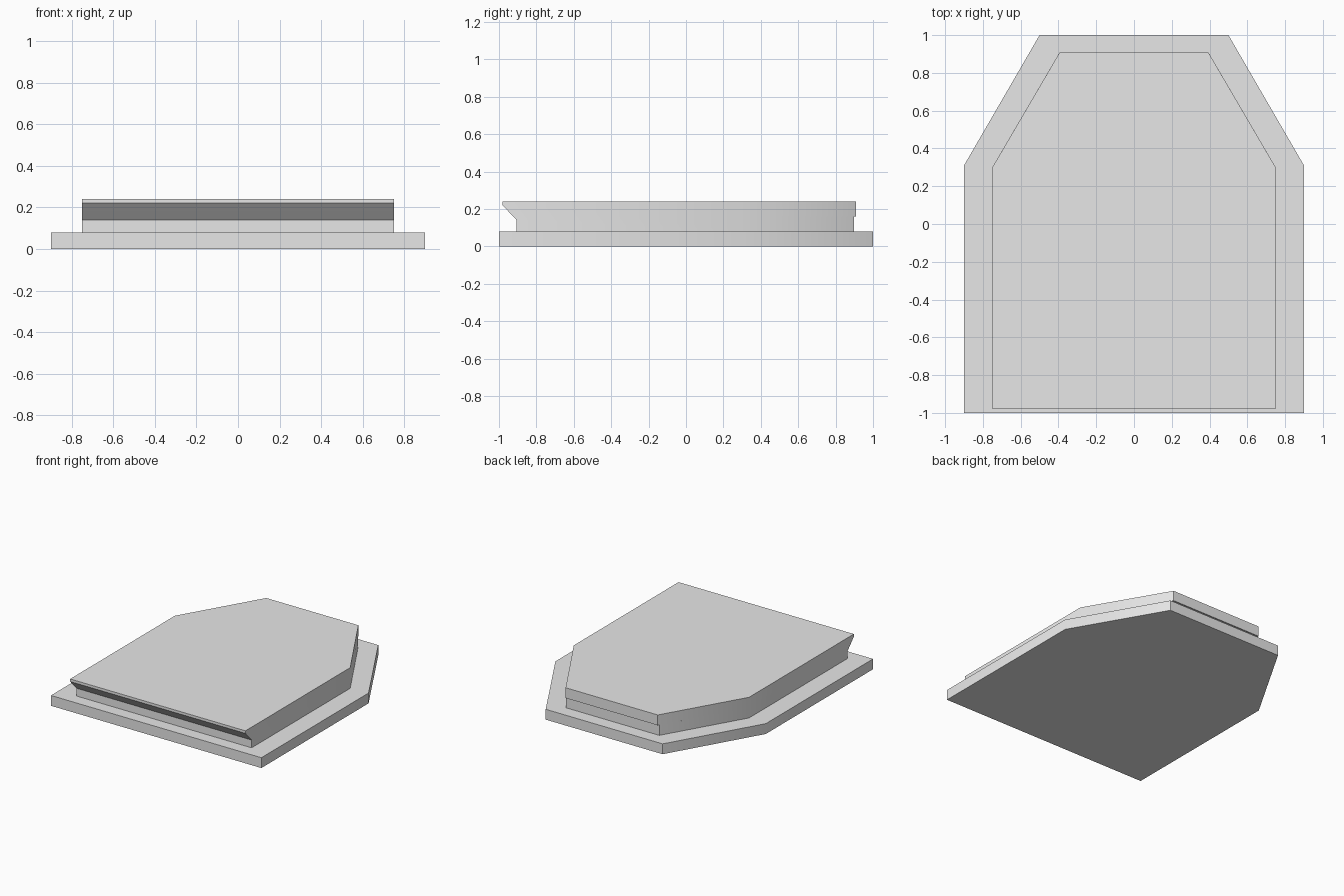
import bpy, bmesh, math

cube = bpy.data.objects.get("Cube")
if cube:
    bpy.data.objects.remove(cube, do_unlink=True)

# Single plain grey
grey = bpy.data.materials.new("light_grey")
grey.use_nodes = True
grey.diffuse_color = (0.8, 0.8, 0.8, 1)
grey.node_tree.nodes["Principled BSDF"].inputs["Base Color"].default_value = grey.diffuse_color


def outline(side, shoulder, tip, front, back):
    """Half outline mirrored into a tapered six-sided plate, counter-clockwise."""
    half = [(side, front), (side, shoulder), (tip, back)]
    return half + [(-x, y) for x, y in reversed(half)]


def loft(name, rings):
    """Skin a closed solid through (height, outline) rings."""
    bm = bmesh.new()
    loops = [[bm.verts.new((x, y, z)) for x, y in pts] for z, pts in rings]
    for low, high in zip(loops, loops[1:]):
        for i in range(len(low)):
            j = (i + 1) % len(low)
            bm.faces.new((low[i], low[j], high[j], high[i]))
    bm.faces.new(reversed(loops[0]))
    bm.faces.new(loops[-1])
    # Merge the coincident ring points and flatten coplanar wall strips
    bmesh.ops.remove_doubles(bm, verts=bm.verts[:], dist=0.0005)
    bmesh.ops.dissolve_limit(bm, angle_limit=math.radians(0.5),
                             verts=bm.verts[:], edges=bm.edges[:])
    bmesh.ops.recalc_face_normals(bm, faces=bm.faces[:])
    mesh = bpy.data.meshes.new(name)
    bm.to_mesh(mesh)
    bm.free()
    mesh.materials.append(grey)
    obj = bpy.data.objects.new(name, mesh)
    bpy.context.collection.objects.link(obj)
    bpy.ops.object.select_all(action='DESELECT')
    obj.select_set(True)
    bpy.context.view_layer.objects.active = obj
    bpy.ops.object.shade_smooth_by_angle(angle=math.radians(35))
    return obj


# Base plate
base = outline(0.9, 0.31, 0.5, -1, 1)
loft("base_plate", [(0, base), (0.08, base)])

# Raised block: undercut sloping lip at the front, thin ledge at the back
def block(front, ledge):
    tip, back = (0.394, 0.908) if ledge else (0.4, 0.898)
    return outline(0.75, 0.3, tip, front, back)


loft("raised_block", [
    (0.08, block(-0.905, False)),
    (0.14, block(-0.905, False)),
    (0.16, block(-0.924, False)),
    (0.16, block(-0.924, True)),
    (0.22, block(-0.98, True)),
    (0.24, block(-0.98, True)),
])
